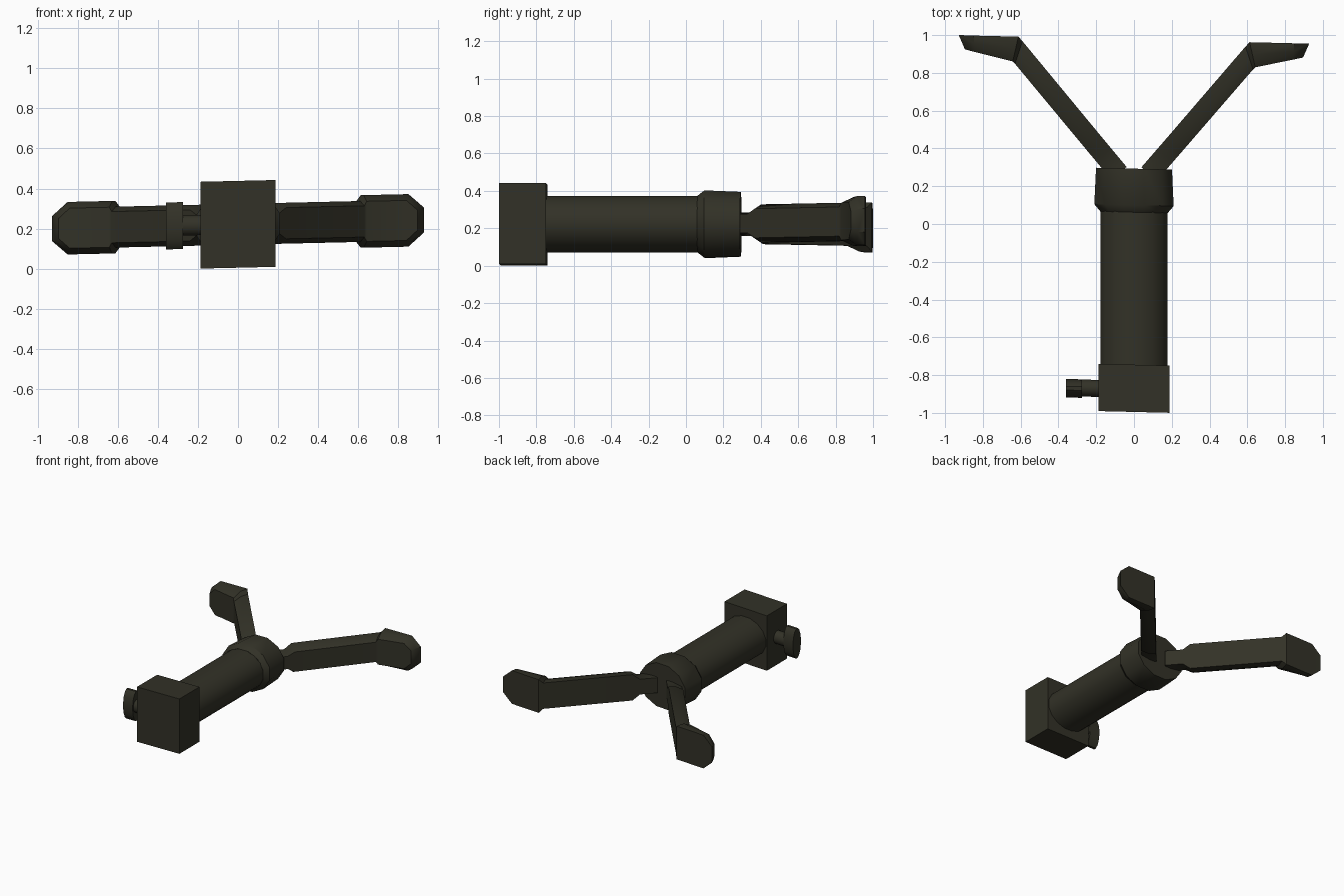
import bpy, bmesh, math

if "Cube" in bpy.data.objects:
    bpy.data.objects.remove(bpy.data.objects["Cube"])

ZC = 0.2215                      # height of the long axis
YAW, ROLL = -0.024, 0.023        # the whole model sits slightly askew

olive = bpy.data.materials.new("dark olive")
olive.diffuse_color = (0.032, 0.031, 0.02, 1)
olive.use_nodes = True
olive.node_tree.nodes["Principled BSDF"].inputs["Base Color"].default_value = olive.diffuse_color


def loft(name, rings, smooth=40):
    """Skin a list of point rings and cap both ends."""
    bm = bmesh.new()
    loops = [[bm.verts.new((x, y + YAW * x, z + ZC + ROLL * x)) for x, y, z in r]
             for r in rings]
    n = len(loops[0])
    for a, b in zip(loops, loops[1:]):
        for i in range(n):
            j = (i + 1) % n
            bm.faces.new((a[i], a[j], b[j], b[i]))
    bm.faces.new(loops[0])
    bm.faces.new(loops[-1])
    bmesh.ops.recalc_face_normals(bm, faces=bm.faces)
    me = bpy.data.meshes.new(name)
    bm.to_mesh(me)
    bm.free()
    me.materials.append(olive)
    ob = bpy.data.objects.new(name, me)
    bpy.context.collection.objects.link(ob)
    if smooth:
        bpy.ops.object.select_all(action='DESELECT')
        ob.select_set(True)
        bpy.context.view_layer.objects.active = ob
        bpy.ops.object.shade_smooth_by_angle(angle=math.radians(smooth))
    return ob


def oval(n, ra, rb):
    """Points of an ellipse with flats on its axes."""
    return [(ra * math.cos(2 * math.pi * (i + .5) / n) / math.cos(math.pi / n),
             rb * math.sin(2 * math.pi * (i + .5) / n) / math.cos(math.pi / n))
            for i in range(n)]


def along_y(y, n, ra, rb):
    return [(a, y, b) for a, b in oval(n, ra, rb)]


def along_x(x, yc, n, ra, rb):
    return [(x, yc + a, b) for a, b in oval(n, ra, rb)]


# Rear block
loft("end_block", [[(sx * 0.188, y, sz * 0.2165) for sx, sz in
                    ((-1, -1), (1, -1), (1, 1), (-1, 1))] for y in (-0.995, -0.745)], 0)

# Main tube and flared collar
loft("main_tube", [along_y(y, 16, 0.178, 0.151) for y in (-0.78, 0.1)])
loft("collar", [along_y(0.062, 12, 0.178, 0.151), along_y(0.1, 12, 0.21, 0.18),
                along_y(0.293, 12, 0.201, 0.172)])

# Side knob with its shaft
loft("knob_shaft", [along_x(x, -0.875, 12, 0.045, 0.05) for x in (-0.3, -0.17)])
loft("knob", [along_x(x, -0.878, 16, 0.049, 0.117) for x in (-0.36, -0.275)])

# Arms: outer edge x, y; inner edge x, y; half height at outer edge, full half height
SECTIONS = [
    (0.120, 0.232, 0.039, 0.301, 0.050, 0.060),
    (0.205, 0.332, 0.124, 0.401, 0.050, 0.060),
    (0.240, 0.373, 0.159, 0.442, 0.078, 0.102),
    (0.630, 0.833, 0.590, 0.953, 0.078, 0.102),
    (0.642, 0.845, 0.612, 0.977, 0.100, 0.131),
    (0.840, 0.890, 0.850, 0.977, 0.100, 0.131),
    (0.895, 0.903, 0.928, 0.978, 0.050, 0.062),
]
for side, label in ((1, "right_arm"), (-1, "left_arm")):
    rings = []
    for ox, oy, ix, iy, ho, hf in SECTIONS:
        mx, my = ox + (ix - ox) * 0.5, oy + (iy - oy) * 0.5
        rings.append([(side * x, y, z) for x, y, z in
                      ((ox, oy, -ho), (ox, oy, ho), (mx, my, hf),
                       (ix, iy, hf), (ix, iy, -hf), (mx, my, -hf))])
    loft(label, rings)
